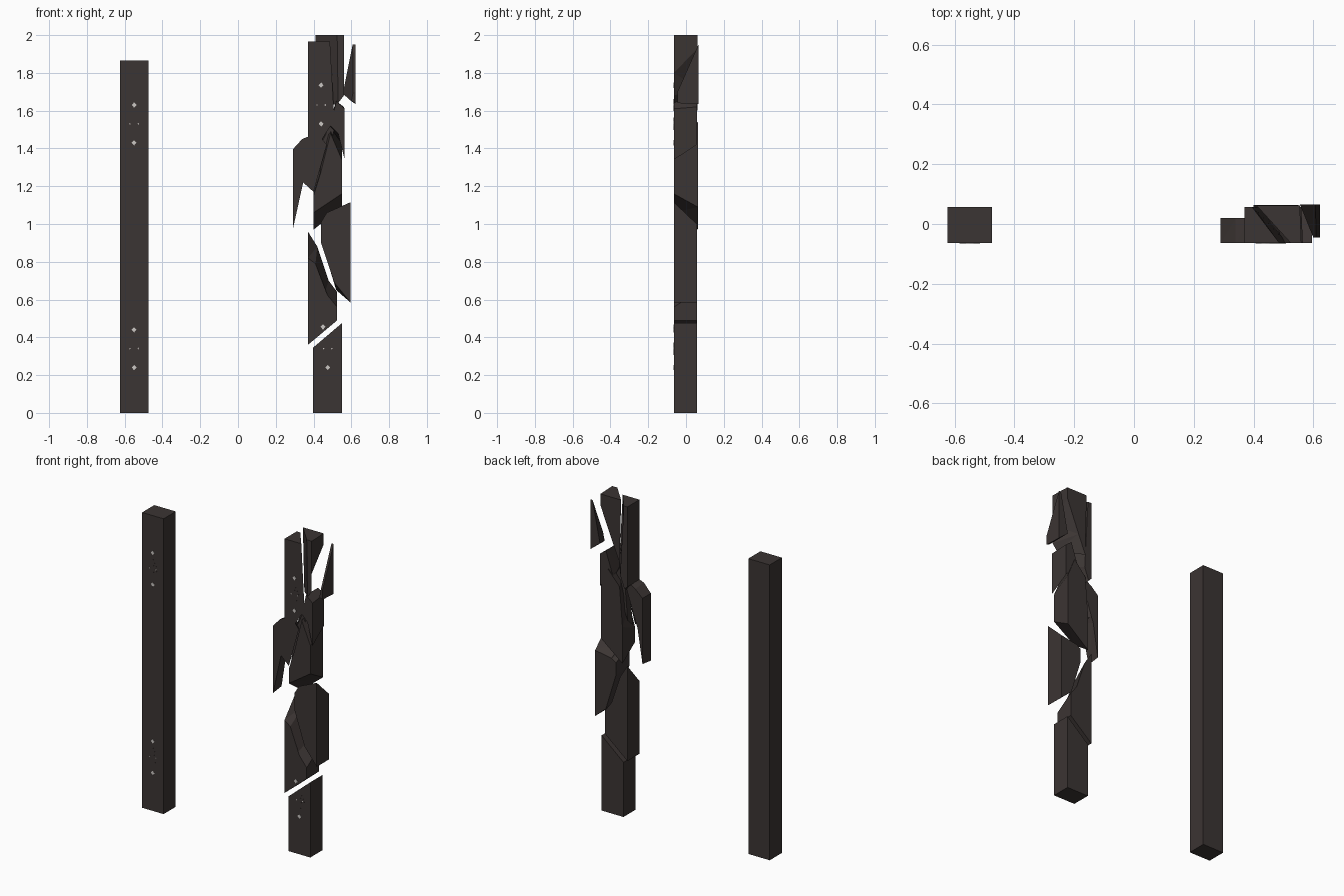
import bpy
import bmesh
from mathutils import Vector

default_cube = bpy.data.objects.get("Cube")
if default_cube:
    bpy.data.objects.remove(default_cube, do_unlink=True)

FRONT, BACK = -0.064, 0.057


def make_material(name, colour):
    material = bpy.data.materials.new(name)
    material.use_nodes = True
    material.diffuse_color = colour
    shader = material.node_tree.nodes["Principled BSDF"]
    shader.inputs["Base Color"].default_value = colour
    shader.inputs["Roughness"].default_value = 0.8
    return material


dark_wood = make_material("dark wood", (0.044, 0.035, 0.033, 1))
pale_metal = make_material("pale metal", (0.6, 0.57, 0.55, 1))


def finish(name, mesh_builder, material):
    """Turn a bmesh into a flat shaded object with one colour."""
    bmesh.ops.recalc_face_normals(mesh_builder, faces=mesh_builder.faces[:])
    mesh = bpy.data.meshes.new(name)
    mesh_builder.to_mesh(mesh)
    mesh_builder.free()
    mesh.materials.append(material)
    part = bpy.data.objects.new(name, mesh)
    bpy.context.scene.collection.objects.link(part)
    return part


def loft(name, front, back, y_front=FRONT, y_back=BACK, material=dark_wood):
    """Join a front outline to a back outline of equal count, as (x, z) points."""
    builder = bmesh.new()
    rings = [[builder.verts.new((x, y, z)) for x, z in outline]
             for outline, y in ((front, y_front), (back, y_back))]
    for ring in rings:
        builder.faces.new(ring)
    count = len(front)
    for i in range(count):
        j = (i + 1) % count
        builder.faces.new((rings[0][i], rings[0][j], rings[1][j], rings[1][i]))
    bmesh.ops.triangulate(builder, faces=builder.faces[:])
    bmesh.ops.dissolve_limit(builder, angle_limit=0.01,
                             verts=builder.verts[:], edges=builder.edges[:])
    return finish(name, builder, material)


def diamond(x, z, half_width, half_height):
    return [(x + half_width, z), (x, z + half_height),
            (x - half_width, z), (x, z - half_height)]


def plate(name, x, z, half_width, half_height, thickness, material):
    outline = diamond(x, z, half_width, half_height)
    loft(name, outline, outline, FRONT - thickness, FRONT + 0.001, material)


def fitting(label, x, z, bolts):
    """Diamond plate with side pins, and a bolt above and below it."""
    plate(label + "_plate", x, z, 0.034, 0.062, 0.0005, dark_wood)
    plate(label + "_plate_centre", x, z, 0.018, 0.033, 0.001, dark_wood)
    for side in (-1, 1):
        plate(label + "_pin", x + side * 0.022, z, 0.004, 0.005, 0.0015, pale_metal)
    for bolt_x, bolt_z in bolts:
        plate(label + "_bolt", bolt_x, bolt_z, 0.013, 0.014, 0.002, pale_metal)


# Whole post
post = [(-0.625, 0), (-0.475, 0), (-0.475, 1.865), (-0.625, 1.865)]
loft("whole_post", post, post)
for label, height in (("lower_fitting", 0.34), ("upper_fitting", 1.53)):
    fitting(label, -0.55, height, [(-0.55, height + 0.1), (-0.55, height - 0.1)])

# Standing stump of the broken post
stump = [(0.397, 0), (0.55, 0), (0.55, 0.475), (0.397, 0.345)]
loft("broken_stump", stump, stump)

# Lower wedge, cut higher at the back
loft("lower_wedge",
     [(0.37, 0.36), (0.525, 0.49), (0.525, 0.56), (0.46, 0.64), (0.41, 0.79), (0.37, 0.82)],
     [(0.37, 0.36), (0.525, 0.49), (0.525, 0.64), (0.48, 0.7), (0.42, 0.88), (0.37, 0.96)])

# Shifted middle block
loft("middle_block",
     [(0.44, 0.9), (0.51, 0.69), (0.595, 0.585), (0.595, 1.115), (0.47, 1.06), (0.44, 1.01)],
     [(0.45, 0.88), (0.52, 0.65), (0.595, 0.585), (0.595, 1.0), (0.48, 0.98), (0.45, 0.96)])

# Core block
loft("core_block",
     [(0.4, 1.06), (0.55, 1.16), (0.55, 1.34), (0.49, 1.48), (0.44, 1.28), (0.4, 1.15)],
     [(0.4, 0.97), (0.55, 1.09), (0.55, 1.42), (0.5, 1.54), (0.42, 1.45), (0.4, 1.2)],
     y_back=0.063)

# Splinter leaning out on the right
loft("right_splinter",
     [(0.29, 0.97), (0.345, 1.22), (0.4, 1.17), (0.47, 1.42), (0.42, 1.48), (0.34, 1.45), (0.29, 1.395)],
     [(0.29, 0.98), (0.325, 1.2), (0.34, 1.24), (0.4, 1.42), (0.39, 1.47), (0.34, 1.44), (0.29, 1.395)],
     y_back=0.02)

# Narrow sliver wedged between the splinter and the core
loft("wedged_sliver",
     [(0.4, 1.17), (0.44, 1.24), (0.51, 1.5), (0.49, 1.53), (0.43, 1.4)],
     [(0.4, 1.22), (0.43, 1.3), (0.48, 1.5), (0.45, 1.56), (0.42, 1.45)],
     y_front=-0.045, y_back=0.01)

# Tall upper piece, narrowing to the back
loft("upper_right_piece",
     [(0.37, 1.46), (0.42, 1.41), (0.51, 1.55), (0.485, 1.75), (0.487, 1.965), (0.37, 1.965)],
     [(0.37, 1.46), (0.39, 1.44), (0.42, 1.52), (0.4, 1.75), (0.395, 1.965), (0.37, 1.965)])

# Top piece, narrowing to the front
loft("upper_left_piece",
     [(0.53, 1.64), (0.56, 1.68), (0.56, 1.8), (0.56, 2), (0.525, 2)],
     [(0.42, 1.6), (0.47, 1.72), (0.555, 1.93), (0.555, 2), (0.41, 2)],
     y_back=0.062)

# Small chunk under the top piece
loft("left_chunk",
     [(0.49, 1.52), (0.53, 1.48), (0.565, 1.34), (0.565, 1.61), (0.52, 1.65)],
     [(0.47, 1.5), (0.51, 1.47), (0.56, 1.42), (0.56, 1.62), (0.52, 1.65)])

# Loose splinter on the left, sharp toward the front
loft("left_splinter",
     [(0.6, 1.65), (0.622, 1.64), (0.622, 1.7), (0.61, 1.7)],
     [(0.555, 1.69), (0.622, 1.635), (0.622, 1.95), (0.607, 1.95)],
     y_front=-0.045, y_back=0.066)

# Fittings that stayed on the broken pieces
fitting("stump_fitting", 0.475, 0.34, [(0.475, 0.24), (0.45, 0.455)])
fitting("upper_piece_fitting", 0.44, 1.63, [(0.44, 1.735), (0.44, 1.53)])
